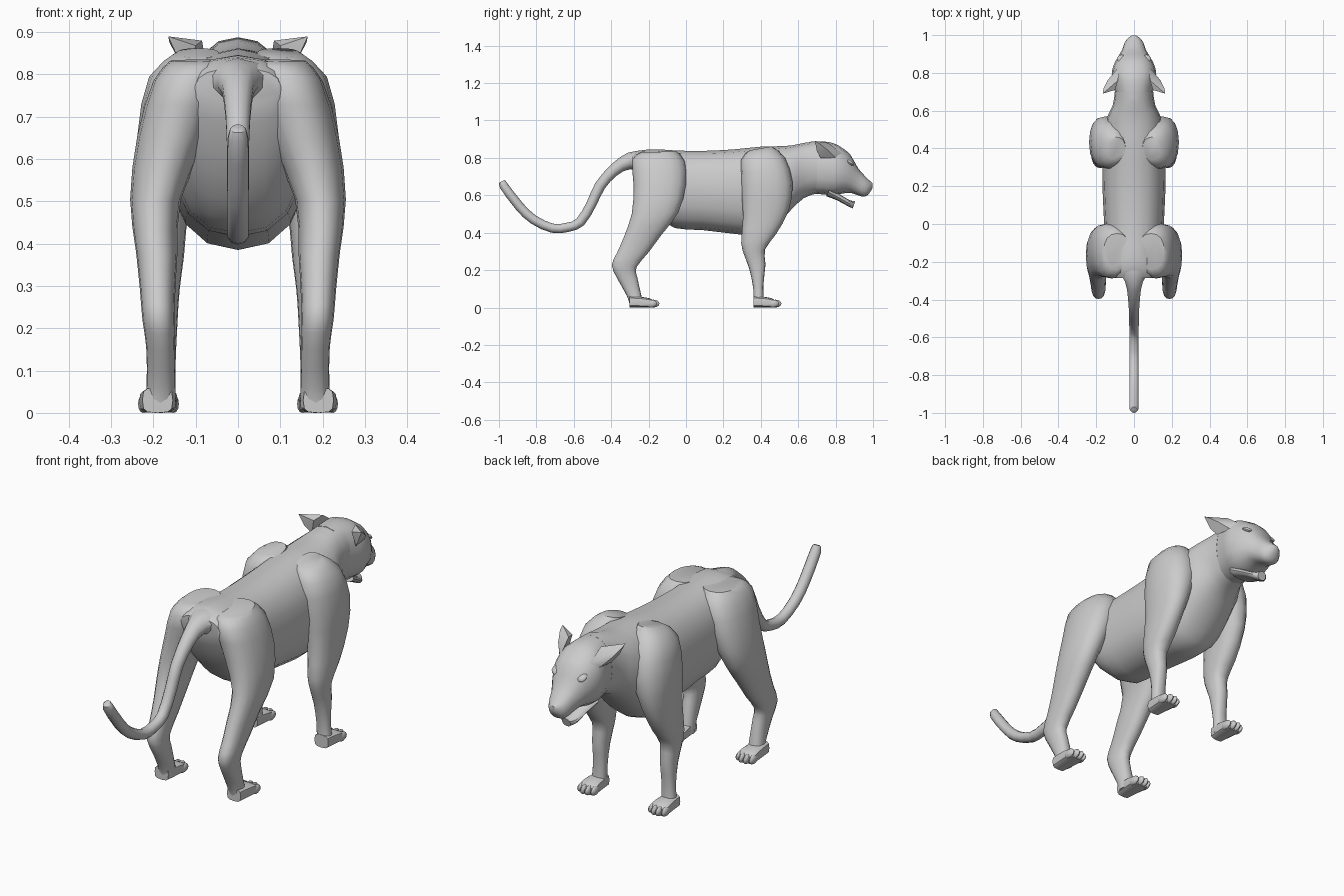
import bpy, bmesh, math
from mathutils import Vector, Matrix


def finish(name, bm, mirror=False):
    bmesh.ops.recalc_face_normals(bm, faces=bm.faces)
    me = bpy.data.meshes.new(name)
    bm.to_mesh(me)
    bm.free()
    ob = bpy.data.objects.new(name, me)
    bpy.context.collection.objects.link(ob)
    if mirror:
        ob.modifiers.new("mirror", 'MIRROR').use_mirror_merge = False
    bpy.ops.object.select_all(action='DESELECT')
    ob.select_set(True)
    bpy.context.view_layer.objects.active = ob
    bpy.ops.object.shade_smooth_by_angle(angle=math.radians(40))
    return ob


def spline(rows, steps):
    # Catmull-Rom in-betweens of the section rows
    out = []
    for i in range(len(rows) - 1):
        p0, p1 = rows[max(i - 1, 0)], rows[i]
        p2, p3 = rows[i + 1], rows[min(i + 2, len(rows) - 1)]
        for s in range(steps):
            t = s / steps
            out.append([0.5 * (2 * b + (c - a) * t + (2 * a - 5 * b + 4 * c - d) * t * t
                               + (3 * b - a - 3 * c + d) * t ** 3)
                        for a, b, c, d in zip(p0, p1, p2, p3)])
    return out + [rows[-1]]


def loft(bm, rows, sides=16, power=2.3, steps=2):
    # row: side-view edge point A (y, z), edge point B (y, z), centre x, half width
    rings = []
    for ya, za, yb, zb, xc, rx in spline(rows, steps):
        c = Vector((xc, (ya + yb) / 2, (za + zb) / 2))
        h = Vector((0, (ya - yb) / 2, (za - zb) / 2))
        ring = []
        for k in range(sides):
            a = 2 * math.pi * k / sides
            u = math.copysign(abs(math.cos(a)) ** (2 / power), math.cos(a))
            v = math.copysign(abs(math.sin(a)) ** (2 / power), math.sin(a))
            ring.append(bm.verts.new(c + h * u + Vector((rx * v, 0, 0))))
        rings.append(ring)
    for r, q in zip(rings, rings[1:]):
        for k in range(sides):
            n = (k + 1) % sides
            bm.faces.new((r[k], r[n], q[n], q[k]))
    bm.faces.new(rings[0])
    bm.faces.new(rings[-1])


def blob(bm, loc, size, tilt=0):
    m = Matrix.Translation(loc) @ Matrix.Rotation(tilt, 4, 'X') @ Matrix.Diagonal((*size, 1))
    bmesh.ops.create_uvsphere(bm, u_segments=10, v_segments=6, radius=1, matrix=m)


def upright(rows):
    # rows of y, top z, bottom z, half width
    return [(y, t, y, b, 0, w) for y, t, b, w in rows]


# torso and neck
bm = bmesh.new()
loft(bm, upright([(-.285, .815, .73, .10), (-.24, .84, .62, .135), (-.16, .846, .50, .15),
                  (-.06, .84, .425, .155), (.08, .837, .415, .162), (.25, .845, .395, .168),
                  (.40, .86, .385, .165), (.48, .862, .44, .16), (.56, .866, .52, .145),
                  (.63, .88, .585, .112), (.70, .888, .61, .102)]))
finish("torso", bm)

# head
bm = bmesh.new()
loft(bm, upright([(.66, .886, .61, .095), (.73, .888, .605, .106), (.79, .878, .60, .118),
                  (.84, .85, .61, .108), (.88, .815, .613, .088), (.92, .745, .60, .064),
                  (.955, .705, .592, .052), (.98, .68, .61, .036), (.998, .665, .64, .012)]))
finish("head", bm)

# lower jaw
bm = bmesh.new()
loft(bm, [(.77, .64, .75, .595, 0, .075), (.83, .60, .81, .572, 0, .055),
          (.88, .572, .865, .542, 0, .042), (.905, .57, .892, .53, 0, .022)], 12)
finish("lower_jaw", bm)

# eyelids
bm = bmesh.new()
blob(bm, (.066, .875, .775), (.024, .026, .012), -.6)
finish("eyelid", bm, True)

# ears: pointed leaf swept back and outwards
bm = bmesh.new()
for p in [(.075, .84, .82), (.085, .76, .88), (.10, .71, .868), (.165, .69, .89),
          (.162, .715, .875), (.14, .76, .84), (.115, .72, .80), (.105, .80, .80), (.14, .70, .835)]:
    bm.verts.new(p)
bmesh.ops.convex_hull(bm, input=bm.verts)
finish("ear", bm, True)

# tail
bm = bmesh.new()
loft(bm, [(-.22, .84, -.22, .70, 0, .11), (-.31, .828, -.295, .74, 0, .05),
          (-.40, .765, -.37, .705, 0, .034), (-.485, .665, -.435, .635, 0, .028),
          (-.53, .565, -.48, .545, 0, .027), (-.585, .475, -.545, .44, 0, .026),
          (-.645, .405, -.63, .455, 0, .026)][:6]
     + [(-.64, .405 + .048, -.625, .405, 0, .026), (-.71, .448, -.72, .40, 0, .026),
        (-.80, .49, -.83, .45, 0, .026), (-.87, .555, -.91, .525, 0, .026),
        (-.952, .66, -.995, .64, 0, .025), (-.968, .682, -.995, .67, 0, .014)], 10, 2)
finish("tail", bm)

# front legs
bm = bmesh.new()
loft(bm, [(.46, .862, .34, .84, .095, .05), (.53, .80, .295, .79, .125, .085),
          (.57, .67, .295, .64, .15, .088), (.55, .52, .305, .49, .172, .06),
          (.48, .39, .295, .345, .178, .05), (.422, .31, .315, .27, .178, .04),
          (.425, .23, .34, .20, .178, .035), (.413, .11, .36, .10, .18, .032),
          (.418, .02, .36, .015, .184, .036)])
finish("front_leg", bm, True)

# hind legs
bm = bmesh.new()
loft(bm, [(-.05, .835, -.24, .83, .09, .07), (-.005, .78, -.288, .79, .115, .085),
          (0, .66, -.28, .65, .155, .083), (-.04, .51, -.29, .50, .195, .06),
          (-.13, .39, -.335, .37, .192, .049), (-.20, .295, -.37, .29, .190, .042),
          (-.265, .215, -.397, .225, .188, .038), (-.26, .16, -.365, .15, .183, .034),
          (-.24, .07, -.315, .06, .182, .034), (-.23, .015, -.30, .01, .185, .038)])
finish("hind_leg", bm, True)

# paws with four toes each
for name, heel, front, xc in (("front_paw", .36, .51, .186), ("hind_paw", -.303, -.142, .19)):
    bm = bmesh.new()
    loft(bm, [(heel, .06, heel, 0, xc, .036), (heel + .05, .058, heel + .05, 0, xc, .041),
              (front - .055, .05, front - .055, 0, xc, .045),
              (front - .03, .036, front - .03, 0, xc, .042)], 12, 3.5)
    for i in range(4):
        off = abs(i - 1.5) - .5
        blob(bm, (xc + (i - 1.5) * .023, front - .032 - off * .012, .021), (.0125, .032, .021))
    finish(name, bm, True)
